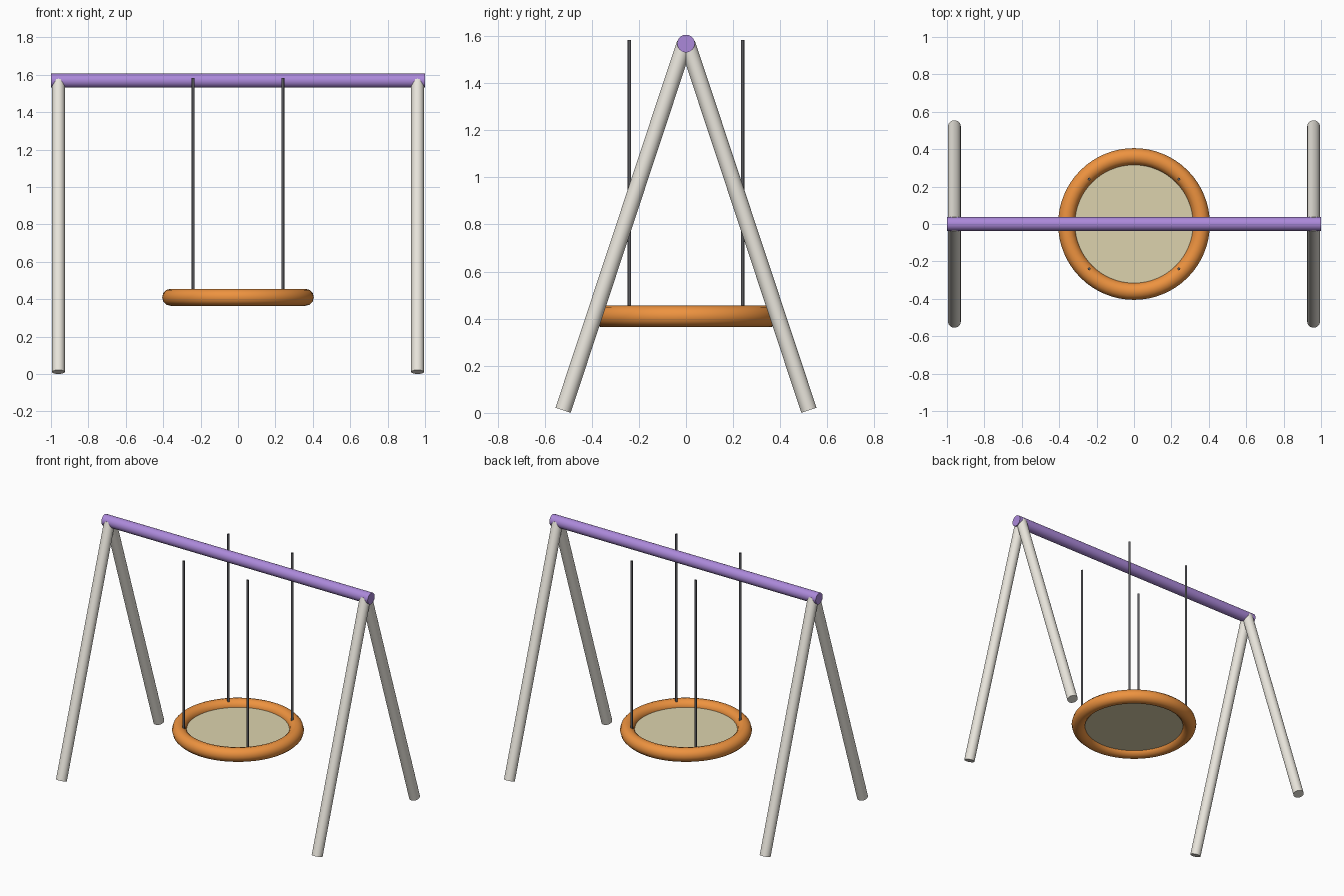
import bpy, math
from mathutils import Vector

if "Cube" in bpy.data.objects:
    bpy.data.objects.remove(bpy.data.objects["Cube"])


def material(name, rgb):
    m = bpy.data.materials.new(name)
    m.diffuse_color = (*rgb, 1)
    m.use_nodes = True
    m.node_tree.nodes["Principled BSDF"].inputs["Base Color"].default_value = m.diffuse_color
    return m


PURPLE = material("purple", (0.41, 0.25, 0.70))
CREAM = material("cream", (0.82, 0.79, 0.72))
ORANGE = material("orange", (0.85, 0.29, 0.05))
SAND = material("sand", (0.72, 0.65, 0.42))
DARK = material("dark_grey", (0.10, 0.10, 0.11))


def finish(name, mat):
    ob = bpy.context.object
    ob.name = name
    ob.data.materials.append(mat)
    bpy.ops.object.shade_smooth_by_angle(angle=math.radians(40))
    return ob


def rod(name, a, b, radius, mat, sides=32):
    a, b = Vector(a), Vector(b)
    d = b - a
    bpy.ops.mesh.primitive_cylinder_add(
        vertices=sides, radius=radius, depth=d.length, location=(a + b) / 2,
        rotation=d.to_track_quat('Z', 'Y').to_euler())
    return finish(name, mat)


# Top beam
rod("top_beam", (-1, 0, 1.568), (1, 0, 1.568), 0.0375, PURPLE)

# A-frame legs and hanging ropes, one of each per quadrant
for sx, side in ((-1, "left"), (1, "right")):
    for sy, end in ((-1, "front"), (1, "back")):
        rod(f"{end}_{side}_leg", (sx * 0.96, sy * 0.522, 0.011),
            (sx * 0.96, sy * 0.006, 1.568), 0.034, CREAM)
        rod(f"{end}_{side}_rope", (sx * 0.24, sy * 0.24, 0.41),
            (sx * 0.24, sy * 0.24, 1.583), 0.0075, DARK, 12)

# Padded seat ring
bpy.ops.mesh.primitive_torus_add(major_radius=0.36, minor_radius=0.0455,
                                 major_segments=64, minor_segments=12,
                                 location=(0, 0, 0.41))
finish("seat_ring", ORANGE)
bpy.ops.object.shade_smooth()

# Seat mat
rod("seat_mat", (0, 0, 0.395), (0, 0, 0.415), 0.325, SAND, 64)
